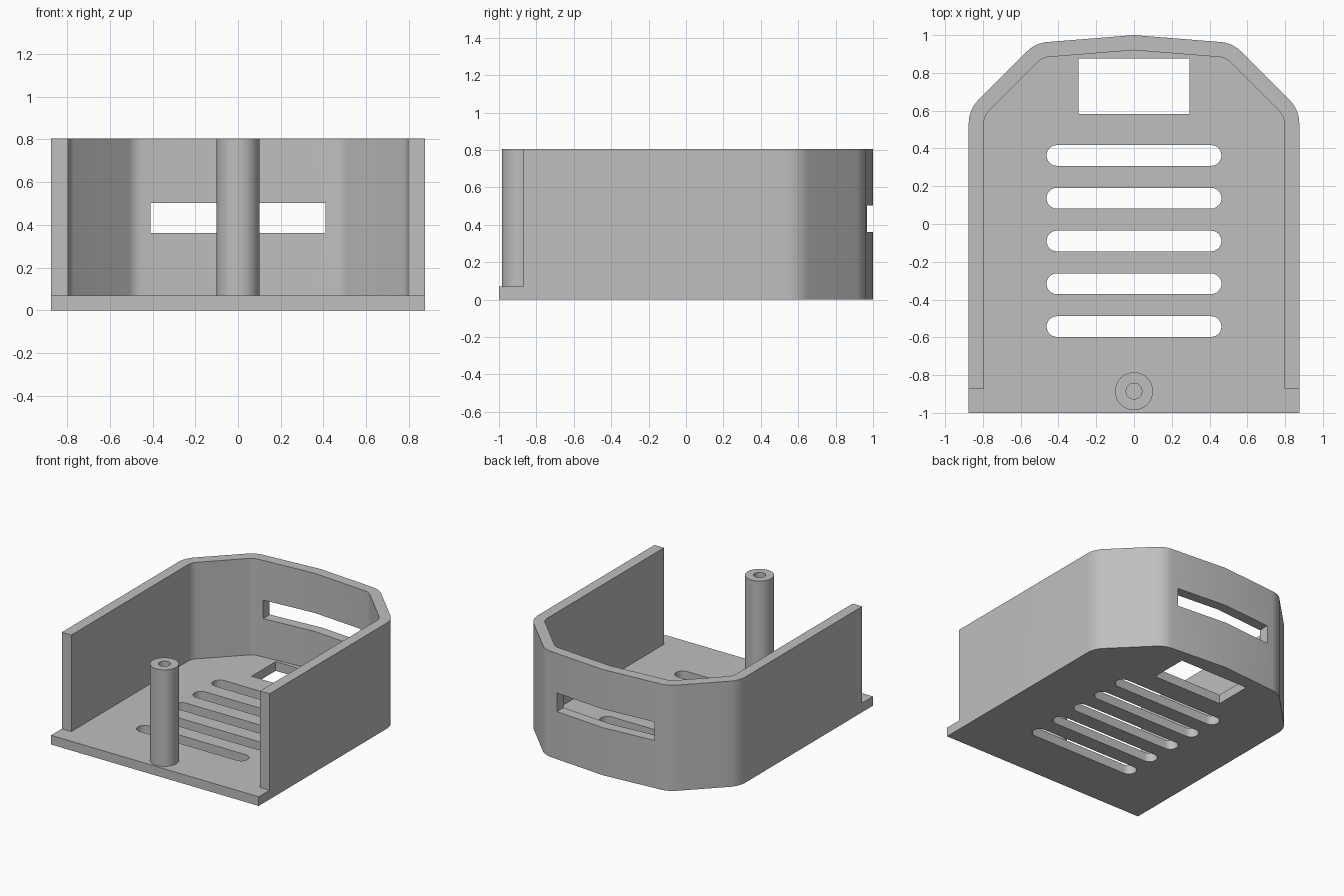
import bpy, bmesh, math
from mathutils import Vector

if "Cube" in bpy.data.objects:
    bpy.data.objects.remove(bpy.data.objects["Cube"], do_unlink=True)

HEIGHT, FLOOR, WALL = 0.805, 0.07, 0.08

grey = bpy.data.materials.new("plain_grey")
grey.use_nodes = True
grey.diffuse_color = (0.52, 0.52, 0.52, 1)
grey.node_tree.nodes["Principled BSDF"].inputs["Base Color"].default_value = grey.diffuse_color


def prism(name, points, z0, z1):
    """Extrude a counter-clockwise plan outline between two heights."""
    bm = bmesh.new()
    face = bm.faces.new([bm.verts.new((x, y, z0)) for x, y in points])
    top = bmesh.ops.extrude_face_region(bm, geom=[face])
    verts = [g for g in top["geom"] if isinstance(g, bmesh.types.BMVert)]
    bmesh.ops.translate(bm, verts=verts, vec=(0, 0, z1 - z0))
    bmesh.ops.recalc_face_normals(bm, faces=bm.faces)
    mesh = bpy.data.meshes.new(name)
    bm.to_mesh(mesh)
    bm.free()
    mesh.materials.append(grey)
    obj = bpy.data.objects.new(name, mesh)
    bpy.context.collection.objects.link(obj)
    return obj


def rect(x0, x1, y0, y1):
    return [(x0, y0), (x1, y0), (x1, y1), (x0, y1)]


def arc(cx, cy, r, a0, a1, n):
    angles = [math.radians(a0 + (a1 - a0) * i / n) for i in range(n + 1)]
    return [(cx + r * math.cos(a), cy + r * math.sin(a)) for a in angles]


def fillet(before, corner, after, r, n=8):
    """Round one convex corner of the outline."""
    c = Vector(corner)
    u, v = (Vector(before) - c).normalized(), (Vector(after) - c).normalized()
    half = u.angle(v) / 2
    centre = c + (u + v).normalized() * r / math.sin(half)
    start = c + u * r / math.tan(half) - centre
    end = c + v * r / math.tan(half) - centre
    a0 = math.atan2(start.y, start.x)
    a1 = math.atan2(end.y, end.x)
    return arc(*centre, r, math.degrees(a0), math.degrees(a1), n)


def outline(inset, front):
    """Plan of the tray: straight sides, angled rear corners, peaked back."""
    side = 0.875 - inset
    diagonal = 1.48 - inset * math.sqrt(2)
    peak = 1 - inset
    x = (diagonal - peak) / 0.92
    start, low, high, apex = (side, front), (side, diagonal - side), (x, diagonal - x), (0, peak)
    right = [start] + fillet(start, low, high, 0.17 - inset) + fillet(low, high, apex, 0.17 - inset)
    return right + [apex] + [(-px, py) for px, py in reversed(right)]


def cut(target, cutters):
    for cutter in cutters:
        cutter.hide_render = True
        mod = target.modifiers.new("cut", "BOOLEAN")
        mod.operation, mod.solver, mod.object = "DIFFERENCE", "EXACT", cutter
    bpy.ops.object.select_all(action="DESELECT")
    target.select_set(True)
    bpy.context.view_layer.objects.active = target
    bpy.ops.object.convert(target="MESH")
    for cutter in cutters:
        bpy.data.objects.remove(cutter, do_unlink=True)
    bpy.ops.object.shade_smooth_by_angle(angle=math.radians(30))


# Tray with an open front and a projecting floor lip
tray = prism("tray", outline(0, -1), 0, HEIGHT)
cutters = [
    prism("pocket_cutter", outline(WALL, -1.2), FLOOR, 1),
    prism("lip_cutter", rect(-1, 1, -1.2, -0.87), FLOOR, 1),
    prism("floor_window_cutter", rect(-0.295, 0.295, 0.583, 0.875), -0.1, 0.2),
    prism("rear_slot_cutter", rect(-0.41, 0.41, 0.8, 1.1), 0.362, 0.503),
]
# Row of round-ended floor vents
for i in range(5):
    y = 0.363 - 0.2265 * i
    slot = arc(0.408, y, 0.055, -90, 90, 12) + arc(-0.408, y, 0.055, 90, 270, 12)
    cutters.append(prism("vent_cutter", slot, -0.1, 0.2))
cut(tray, cutters)

# Hollow screw post at the front
post = prism("screw_post", arc(0, -0.885, 0.1, 0, 352.5, 47), FLOOR, HEIGHT)
cut(post, [prism("bore_cutter", arc(0, -0.885, 0.042, 0, 345, 23), FLOOR + 0.01, 1)])
